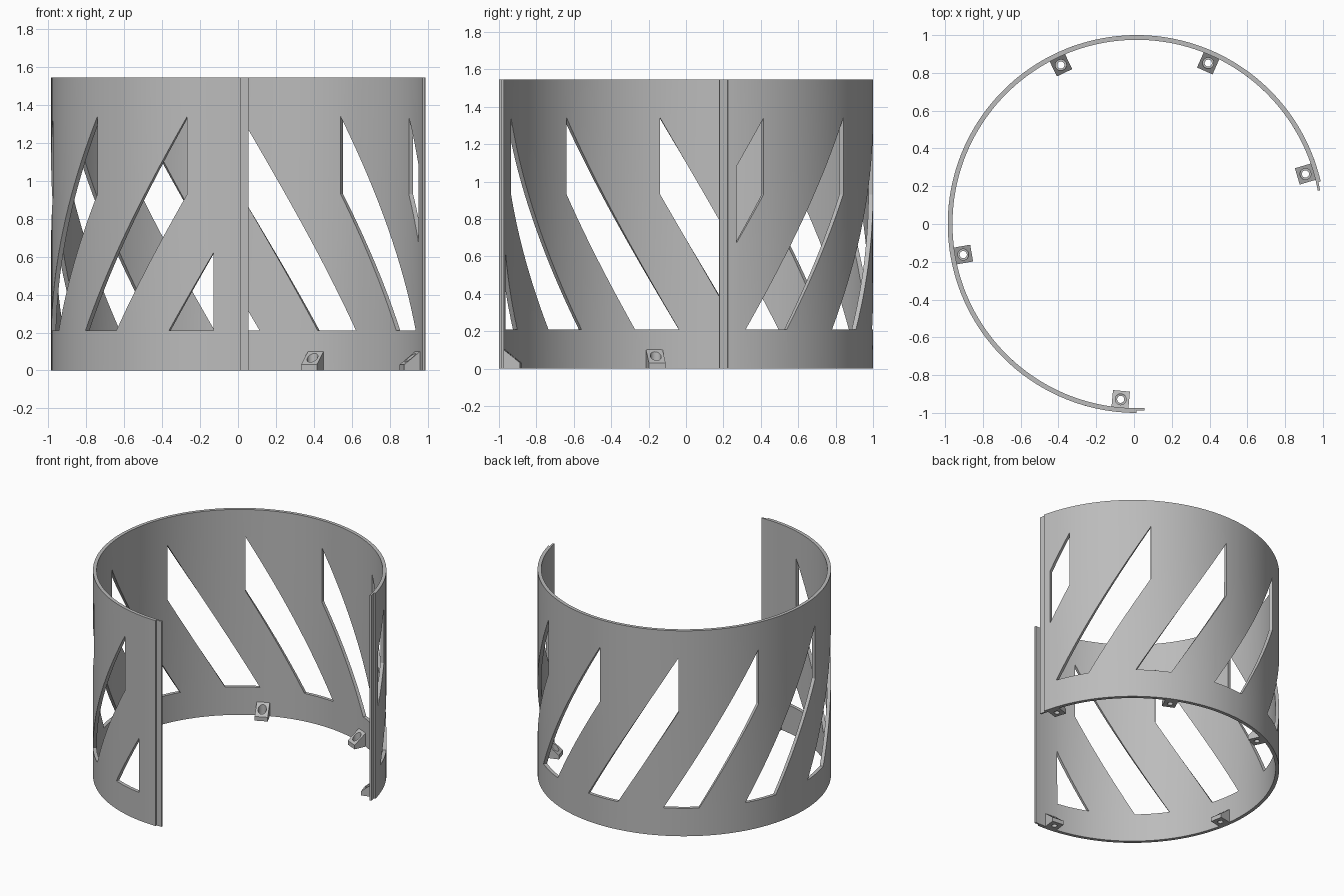
import bpy, bmesh
from math import radians, cos, sin, pi
from mathutils import Matrix

cube = bpy.data.objects.get("Cube")
if cube:
    bpy.data.objects.remove(cube)

CX, R, WALL, HEIGHT = 0.014, 1.0, 0.025, 1.545
START, END = radians(13), radians(270)
STEP = 2 * pi / 11                                   # slot spacing
APEX = [radians(24.5) + i * STEP for i in range(9)]  # slot tips
CLIP = (radians(15.7), radians(261.7))               # slots stop here
Z_LOW, Z_SIDE, Z_TIP = 0.21, 0.93, 1.34
SLOPE = radians(38.6) / (Z_TIP - Z_LOW)              # slot lean, angle per height

grey = bpy.data.materials.new("light_grey")
grey.use_nodes = True
grey.diffuse_color = (0.5, 0.5, 0.5, 1)
grey.node_tree.nodes["Principled BSDF"].inputs["Base Color"].default_value = grey.diffuse_color


def finish(bm, name, thickness=0):
    mesh = bpy.data.meshes.new(name)
    bm.to_mesh(mesh)
    bm.free()
    mesh.materials.append(grey)
    ob = bpy.data.objects.new(name, mesh)
    bpy.context.collection.objects.link(ob)
    bpy.ops.object.select_all(action='DESELECT')
    ob.select_set(True)
    bpy.context.view_layer.objects.active = ob
    if thickness:
        mod = ob.modifiers.new("thickness", 'SOLIDIFY')
        mod.thickness, mod.offset = thickness, -1
        bpy.ops.object.modifier_apply(modifier=mod.name)
    bpy.ops.object.shade_smooth_by_angle(angle=radians(30))
    return ob


def flat_sheet(a0, a1):
    """Unrolled wall: x is the angle, y is the height."""
    bm = bmesh.new()
    bm.faces.new([bm.verts.new(p) for p in
                  ((a0, 0, 0), (a1, 0, 0), (a1, HEIGHT, 0), (a0, HEIGHT, 0))])
    return bm


def cut(bm, point, normal):
    bmesh.ops.bisect_plane(bm, geom=bm.verts[:] + bm.edges[:] + bm.faces[:],
                           dist=1e-5, plane_co=point, plane_no=normal)


def roll(bm, radius):
    for v in bm.verts:
        a, z, _ = v.co
        v.co = (CX + radius * cos(a), radius * sin(a), z)


def in_slot(p):
    if not (CLIP[0] < p.x < CLIP[1] and p.y > Z_LOW):
        return False
    for a in APEX:
        drop = (a - p.x) / SLOPE
        if drop > 0 and Z_SIDE - drop < p.y < Z_TIP - drop:
            return True
    return False


# Curved wall with slanted slots
bm = flat_sheet(START, END)
for a in APEX:
    for z in (Z_SIDE, Z_TIP):
        cut(bm, (a, z, 0), (1, -SLOPE, 0))
cut(bm, (0, Z_LOW, 0), (0, 1, 0))
columns = [APEX[0] + i * STEP / 16 for i in range(-5, 122)]
for a in [c for c in columns if START + 0.005 < c < END - 0.005] + list(CLIP):
    cut(bm, (a, 0, 0), (1, 0, 0))
holes = [f for f in bm.faces if in_slot(f.calc_center_median())]
bmesh.ops.delete(bm, geom=holes, context='FACES')
roll(bm, R)
finish(bm, "slotted_wall", WALL)

# Thin overlap lips along both ends
for name, a0, a1 in (("left_lip", radians(10.4), START), ("front_lip", END, radians(272.4))):
    bm = flat_sheet(a0, a1)
    cut(bm, ((a0 + a1) / 2, 0, 0), (1, 0, 0))
    roll(bm, R - WALL / 2)
    finish(bm, name, WALL / 2)


# Sloped screw lugs: nested loops bridged around a stepped hole
def screw_lug(name, angle, n=24, half=0.045):
    bm = bmesh.new()

    def top(x):
        return 0.067 + 0.8 * x

    def loop(radius, height, square=False):
        verts = []
        for i in range(n):
            t = 2 * pi * i / n
            c, s = cos(t), sin(t)
            k = radius / max(abs(c), abs(s)) if square else radius
            x = c * k
            verts.append(bm.verts.new((x, s * k, height(x))))
        return verts

    def floor(x):
        return 0

    def ledge(x):
        return 0.02

    loops = [loop(half, floor, True), loop(half, top, True), loop(0.029, top),
             loop(0.029, ledge), loop(0.019, ledge), loop(0.019, floor)]
    for a, b in zip(loops, loops[1:] + loops[:1]):
        for i in range(n):
            j = (i + 1) % n
            bm.faces.new((a[i], a[j], b[j], b[i]))
    bmesh.ops.recalc_face_normals(bm, faces=bm.faces)
    place = Matrix.Translation((CX, 0, 0)) @ Matrix.Rotation(angle, 4, 'Z') @ Matrix.Translation((0.932, 0, 0))
    bm.transform(place)
    finish(bm, name)


for i, deg in enumerate((16.5, 66, 115.5, 190, 264.8)):
    screw_lug(f"screw_lug_{i + 1}", radians(deg))
